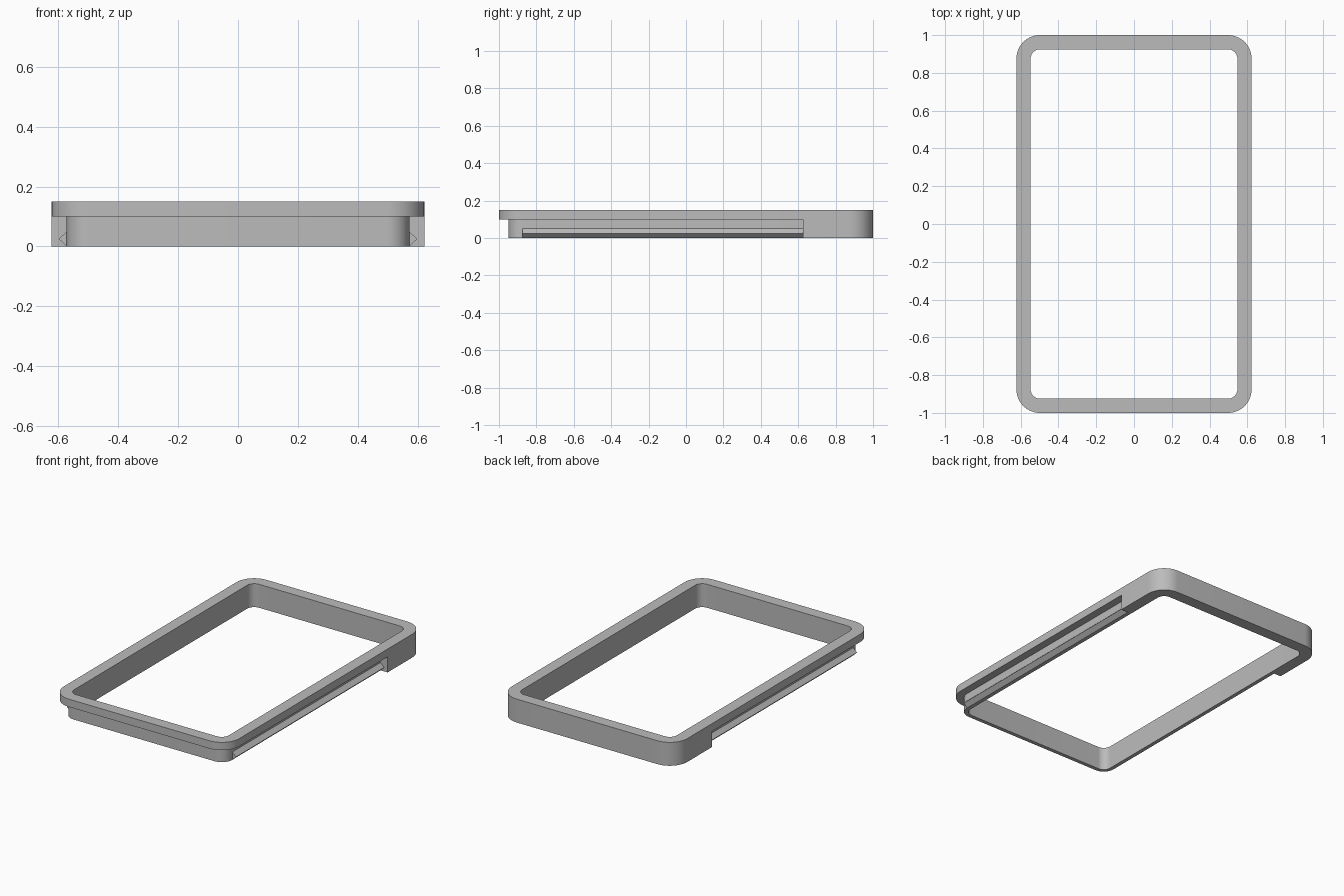
import bpy, bmesh
from math import radians, sin, cos

cube = bpy.data.objects.get("Cube")
if cube:
    bpy.data.objects.remove(cube, do_unlink=True)

# Rounded corners share these centres, each outline is an offset from them
CX, CY = 0.4975, 0.875
OUTER, NECK, INNER = 0.125, 0.075, 0.05
HEIGHT, LIP, STEP_Y = 0.15, 0.10, 0.625
SEGMENTS = 16

grey = bpy.data.materials.new("grey plastic")
grey.use_nodes = True
colour = (0.5, 0.5, 0.5, 1)
grey.diffuse_color = colour
grey.node_tree.nodes["Principled BSDF"].inputs["Base Color"].default_value = colour


def corner(sx, sy, start, r):
    angles = [radians(start + 90 * i / SEGMENTS) for i in range(SEGMENTS + 1)]
    return [(sx * CX + r * cos(a), sy * CY + r * sin(a)) for a in angles]


def outline(back, front):
    """Rounded outline whose offset changes from back to front at the step."""
    pts = corner(1, 1, 0, back) + corner(-1, 1, 90, back)
    pts += [(-CX - back, STEP_Y), (-CX - front, STEP_Y)]
    pts += corner(-1, -1, 180, front) + corner(1, -1, 270, front)
    return pts + [(CX + front, STEP_Y), (CX + back, STEP_Y)]


def finish(name, bm):
    bmesh.ops.remove_doubles(bm, verts=bm.verts, dist=0.0001)
    bmesh.ops.recalc_face_normals(bm, faces=bm.faces)
    mesh = bpy.data.meshes.new(name)
    bm.to_mesh(mesh)
    bm.free()
    mesh.materials.append(grey)
    obj = bpy.data.objects.new(name, mesh)
    bpy.context.collection.objects.link(obj)
    return obj


# Frame: loft through the section, with the neck cut in under the front lip
inner, neck, outer = outline(INNER, INNER), outline(OUTER, NECK), outline(OUTER, OUTER)
bm = bmesh.new()
section = [(inner, 0), (neck, 0), (neck, LIP), (outer, LIP), (outer, HEIGHT), (inner, HEIGHT)]
loops = [[bm.verts.new((x, y, z)) for x, y in pts] for pts, z in section]
count = len(inner)
for k, a in enumerate(loops):
    b = loops[(k + 1) % len(loops)]
    for i in range(count):
        j = (i + 1) % count
        bm.faces.new((a[i], a[j], b[j], b[i]))
frame = finish("frame", bm)
bpy.context.view_layer.objects.active = frame
frame.select_set(True)
bpy.ops.object.shade_smooth_by_angle(angle=radians(30))

# Triangular slide rails along both sides of the neck
for side, name in ((1, "left_rail"), (-1, "right_rail")):
    bm = bmesh.new()
    x = CX + NECK
    profile = [(x, 0), (x + 0.026, 0.025), (x, 0.05)]
    ends = [[bm.verts.new((side * px, y, z)) for px, z in profile] for y in (-CY, STEP_Y)]
    for end in ends:
        bm.faces.new(end)
    for i in range(3):
        j = (i + 1) % 3
        bm.faces.new((ends[0][i], ends[0][j], ends[1][j], ends[1][i]))
    finish(name, bm)
